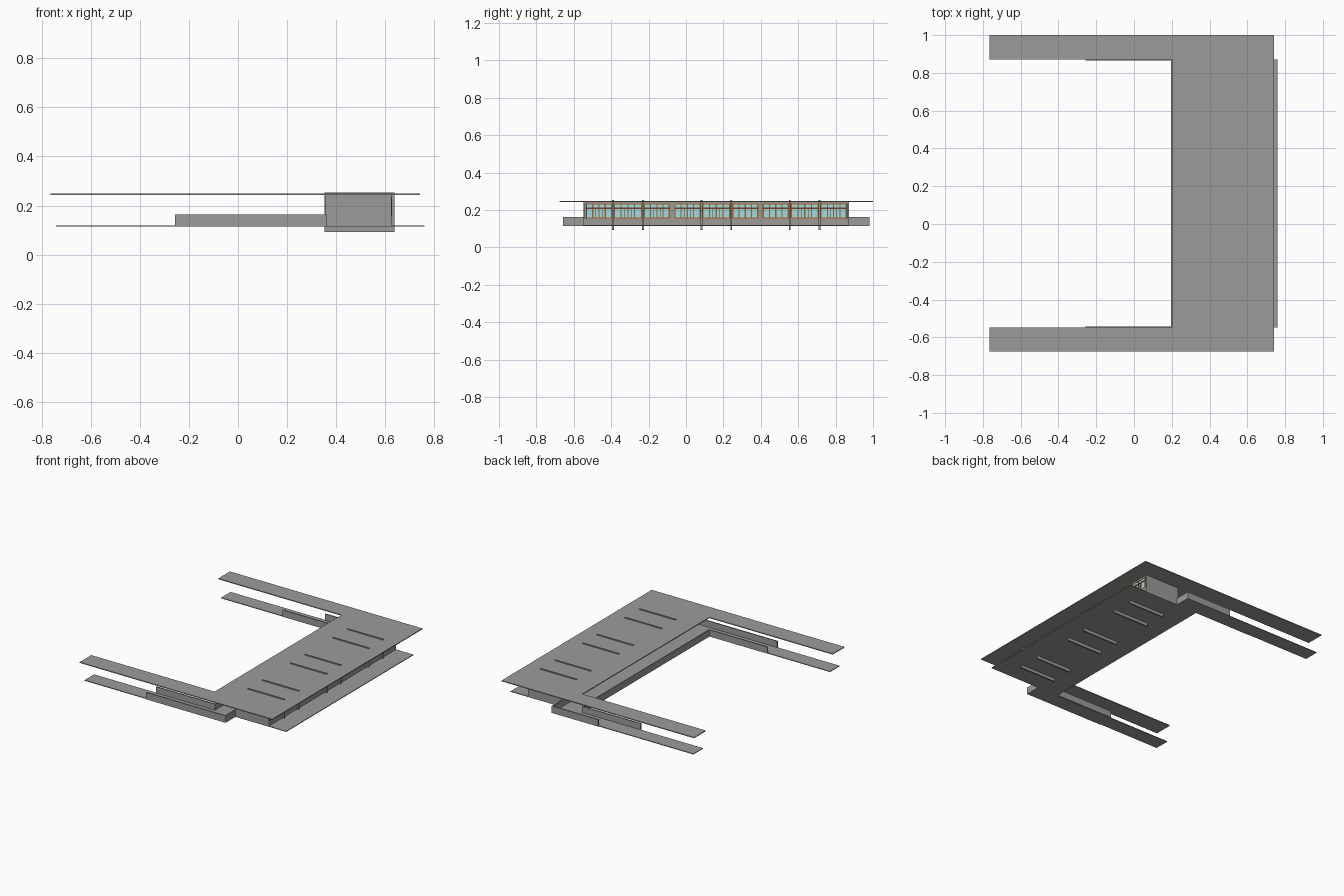
import bpy, bmesh

if "Cube" in bpy.data.objects:
    bpy.data.objects.remove(bpy.data.objects["Cube"])

def material(name, rgb):
    m = bpy.data.materials.new(name)
    m.diffuse_color = (*rgb, 1)
    m.use_nodes = True
    m.node_tree.nodes["Principled BSDF"].inputs["Base Color"].default_value = m.diffuse_color
    return m

GREY = material("concrete_grey", (0.33, 0.33, 0.32))
ORANGE = material("frame_orange", (0.40, 0.12, 0.02))
BROWN = material("transom_brown", (0.16, 0.05, 0.02))
GLASS = material("glass_teal", (0.34, 0.72, 0.76))

def finish(name, bm, mat):
    bmesh.ops.recalc_face_normals(bm, faces=bm.faces)
    me = bpy.data.meshes.new(name)
    bm.to_mesh(me)
    bm.free()
    me.materials.append(mat)
    ob = bpy.data.objects.new(name, me)
    bpy.context.collection.objects.link(ob)
    return ob

def boxes(name, spans, mat):
    """One object from boxes given as (x0, x1, y0, y1, z0, z1)."""
    bm = bmesh.new()
    for x0, x1, y0, y1, z0, z1 in spans:
        vs = bmesh.ops.create_cube(bm, size=1)["verts"]
        for v in vs:
            v.co.x = x1 if v.co.x > 0 else x0
            v.co.y = y1 if v.co.y > 0 else y0
            v.co.z = z1 if v.co.z > 0 else z0
    return finish(name, bm, mat)

def slab(name, half, z0, z1):
    """Extrude a plan given as its +y half, mirrored about the centre line."""
    plan = [(x, CY + d) for x, d in half] + [(x, CY - d) for x, d in reversed(half)]
    bm = bmesh.new()
    f = bm.faces.new([bm.verts.new((x, y, z0)) for x, y in plan])
    ext = bmesh.ops.extrude_face_region(bm, geom=[f])["geom"]
    for v in ext:
        if isinstance(v, bmesh.types.BMVert):
            v.co.z = z1
    return finish(name, bm, GREY)

CY = 0.162                   # centre line of the U plan
IN, OUT = 0.709, 0.815       # half widths of hall and outer parapets
FLOOR, ROOF = 0.119, 0.243   # floor top, roof underside
PAR = 0.163                  # parapet top
T = 0.008                    # wall thickness
XB, XF = 0.355, 0.625        # back wall and facade

# U-shaped roof and floor slabs
slab("roof_slab", [(0.2, 0.709), (-0.764, 0.709), (-0.764, 0.838), (0.741, 0.838)], ROOF, 0.249)
slab("floor_slab", [(0.2, 0.709), (-0.742, 0.709), (-0.742, OUT), (0.362, OUT),
                    (0.362, IN), (0.76, IN)], 0.114, FLOOR)

# Parapets around the gallery; the back outer one is shorter
par = [(0.196, 0.204, CY - IN, CY + IN, 0.116, PAR)]
for s, x_out in ((-1, -0.257), (1, 0.0)):
    yi, yo = CY + s * (IN - 0.001), CY + s * OUT
    par.append((-0.257, 0.2, yi - T / 2, yi + T / 2, 0.116, PAR))
    par.append((x_out, 0.363, yo - T / 2, yo + T / 2, 0.114, PAR))
    a, b = sorted((yo, CY + s * IN))
    par.append((0.363 - T, 0.363, a, b, 0.114, PAR))
boxes("gallery_parapets", par, GREY)

# End walls, back wall and sill / header of the facade
walls = [(XB, XB + T, CY - IN, CY + IN, FLOOR, ROOF)]
for s in (-1, 1):
    y = CY + s * (IN - T / 2)
    walls.append((XB, XF, y - T / 2, y + T / 2, FLOOR, ROOF))
walls.append((XF - T, XF, CY - IN, CY + IN, FLOOR, 0.155))
walls.append((XF - T, XF, CY - IN, CY + IN, 0.234, ROOF))

# Classroom modules: partitions, fins and window bays
MOD = 2 * IN / 3
fins, bays = [], []
for i in range(3):
    c = CY + (i - 1) * MOD
    y0, y1 = c - MOD / 2, c + MOD / 2
    if i:
        walls.append((XB, XF, y0 - 0.013, y0 + 0.013, FLOOR, ROOF))
    for d in (-0.08, 0.08):
        fins.append((0.353, 0.637, c + d - 0.005, c + d + 0.005, 0.092, 0.254))
    bays += [(y0 + 0.012, c - 0.085), (c - 0.075, c + 0.075), (c + 0.085, y1 - 0.012)]
boxes("hall_walls", walls, GREY)
boxes("structural_fins", fins, GREY)

# Windows: glass plates, four-light frames, dark transom bars
glass, frames, transoms = [], [], []
for a, b in bays:
    glass.append((XF - 0.006, XF - 0.002, a, b, 0.155, 0.234))
    for k in range(5):
        y = a + 0.003 + (b - a - 0.006) * k / 4
        frames.append((XF - 0.007, XF + 0.001, y - 0.003, y + 0.003, 0.155, 0.234))
    for z in (0.157, 0.232):
        frames.append((XF - 0.007, XF + 0.001, a, b, z - 0.002, z + 0.002))
    transoms.append((XF - 0.007, XF + 0.002, a, b, 0.206, 0.213))
    for k in range(2):
        y = a + (b - a) * (0.375 + 0.25 * k)
        transoms.append((XF - 0.007, XF, y - 0.001, y + 0.001, 0.159, 0.206))
boxes("window_glass", glass, GLASS)
boxes("window_frames", frames, ORANGE)
boxes("window_transoms", transoms, BROWN)
